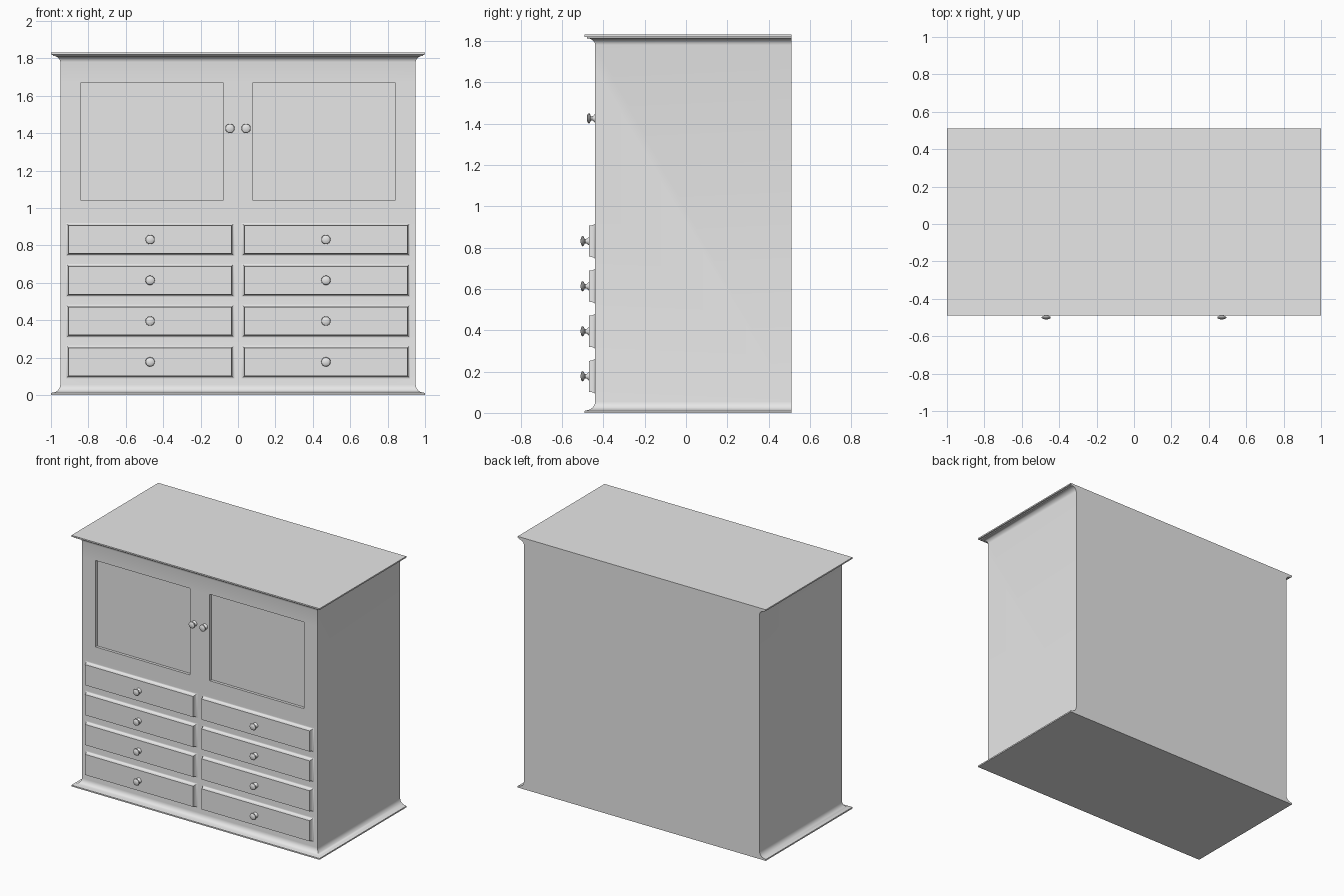
import bpy
import bmesh
from math import sin, cos, pi
from mathutils import Vector

cube = bpy.data.objects.get("Cube")
if cube:
    bpy.data.objects.remove(cube, do_unlink=True)

grey = bpy.data.materials.new("plain grey")
grey.use_nodes = True
grey.diffuse_color = (0.8, 0.8, 0.8, 1)
grey.node_tree.nodes["Principled BSDF"].inputs["Base Color"].default_value = (0.8, 0.8, 0.8, 1)

HALF_W, FRONT, BACK, HEIGHT = 0.95, -0.44, 0.51, 1.83
QUARTER = [i * pi / 12 for i in range(7)]


def loft(rings):
    """Skin a stack of closed rings and cap both ends."""
    bm = bmesh.new()
    loops = [[bm.verts.new(p) for p in ring] for ring in rings]
    n = len(loops[0])
    for a, b in zip(loops, loops[1:]):
        for i in range(n):
            j = (i + 1) % n
            bm.faces.new((a[i], a[j], b[j], b[i]))
    bm.faces.new(loops[0])
    bm.faces.new(loops[-1])
    bmesh.ops.recalc_face_normals(bm, faces=bm.faces)
    return bm


def finish(bm, name):
    mesh = bpy.data.meshes.new(name)
    bm.to_mesh(mesh)
    bm.free()
    mesh.materials.append(grey)
    obj = bpy.data.objects.new(name, mesh)
    bpy.context.collection.objects.link(obj)
    bpy.ops.object.select_all(action="DESELECT")
    obj.select_set(True)
    bpy.context.view_layer.objects.active = obj
    bpy.ops.object.shade_smooth_by_angle(angle=0.6)
    return obj


def cabinet_ring(out, z):
    """Plan outline, widened at the front and sides; the back stays flush."""
    w, f = HALF_W + out, FRONT - out
    return [(-w, f, z), (w, f, z), (w, BACK, z), (-w, BACK, z)]


# Carcass with coved plinth and crown
base = [(0.05, 0), (0.05, 0.01)]
base += [(0.045 * (1 - sin(t)), 0.055 - 0.043 * cos(t)) for t in QUARTER]
crown = [(0.04 * (1 - cos(t)), 1.78 + 0.033 * sin(t)) for t in QUARTER]
crown += [(0.04, 1.818), (0.05, 1.82), (0.05, HEIGHT)]
bm = loft([cabinet_ring(o, z) for o, z in base + crown])

# Recessed door panels, cut into the front
cuts = [((x, 0, 0), (1, 0, 0)) for x in (-0.84, -0.08, 0.08, 0.84)]
cuts += [((0, 0, z), (0, 0, 1)) for z in (1.04, 1.67)]


def front_faces():
    return [f for f in bm.faces if all(abs(v.co.y - FRONT) < 1e-4 for v in f.verts)]


for point, normal in cuts:
    faces = front_faces()
    edges = {e for f in faces for e in f.edges}
    verts = {v for f in faces for v in f.verts}
    bmesh.ops.bisect_plane(bm, geom=faces + list(edges) + list(verts), dist=1e-5,
                           plane_co=point, plane_no=normal)
panels = []
for f in front_faces():
    c = f.calc_center_median()
    if 0.08 < abs(c.x) < 0.84 and 1.04 < c.z < 1.67:
        panels.append(f)
for f in panels:
    new = bmesh.ops.extrude_face_region(bm, geom=[f])["geom"]
    bmesh.ops.translate(bm, vec=Vector((0, 0.02, 0)),
                        verts=[v for v in new if isinstance(v, bmesh.types.BMVert)])
bmesh.ops.delete(bm, geom=[f for f in panels if f.is_valid], context="FACES_ONLY")
bmesh.ops.recalc_face_normals(bm, faces=bm.faces)
finish(bm, "cabinet")


def drawer(name, x, z):
    """Drawer front with a coved border."""
    rings = []
    for t in [0] + QUARTER:
        w, h = 0.45 - 0.014 * sin(t), 0.088 - 0.013 * sin(t)
        y = FRONT - 0.03 * (1 - cos(t))
        rings.append([(x - w, y, z - h), (x + w, y, z - h), (x + w, y, z + h), (x - w, y, z + h)])
    finish(loft(rings[1:]), name)


def knob(name, x, y, z):
    """Turned knob pointing forward."""
    profile = [(0.02, 0), (0.018, 0.004), (0.012, 0.009), (0.01, 0.016), (0.012, 0.021),
               (0.022, 0.025), (0.025, 0.029), (0.023, 0.034), (0.015, 0.038), (0.006, 0.04)]
    turn = [i * pi / 12 for i in range(24)]
    rings = [[(x + r * cos(a), y - d, z + r * sin(a)) for a in turn] for r, d in profile]
    finish(loft(rings), name)


# Drawers and knobs, mirrored left and right
for side, label in ((1, "left"), (-1, "right")):
    for row in range(4):
        z = 0.177 + row * 0.218
        drawer(f"drawer_{label}_{row + 1}", side * 0.47, z)
        knob(f"drawer_knob_{label}_{row + 1}", side * 0.47, FRONT - 0.03, z)
    knob(f"door_knob_{label}", side * 0.043, FRONT, 1.425)
